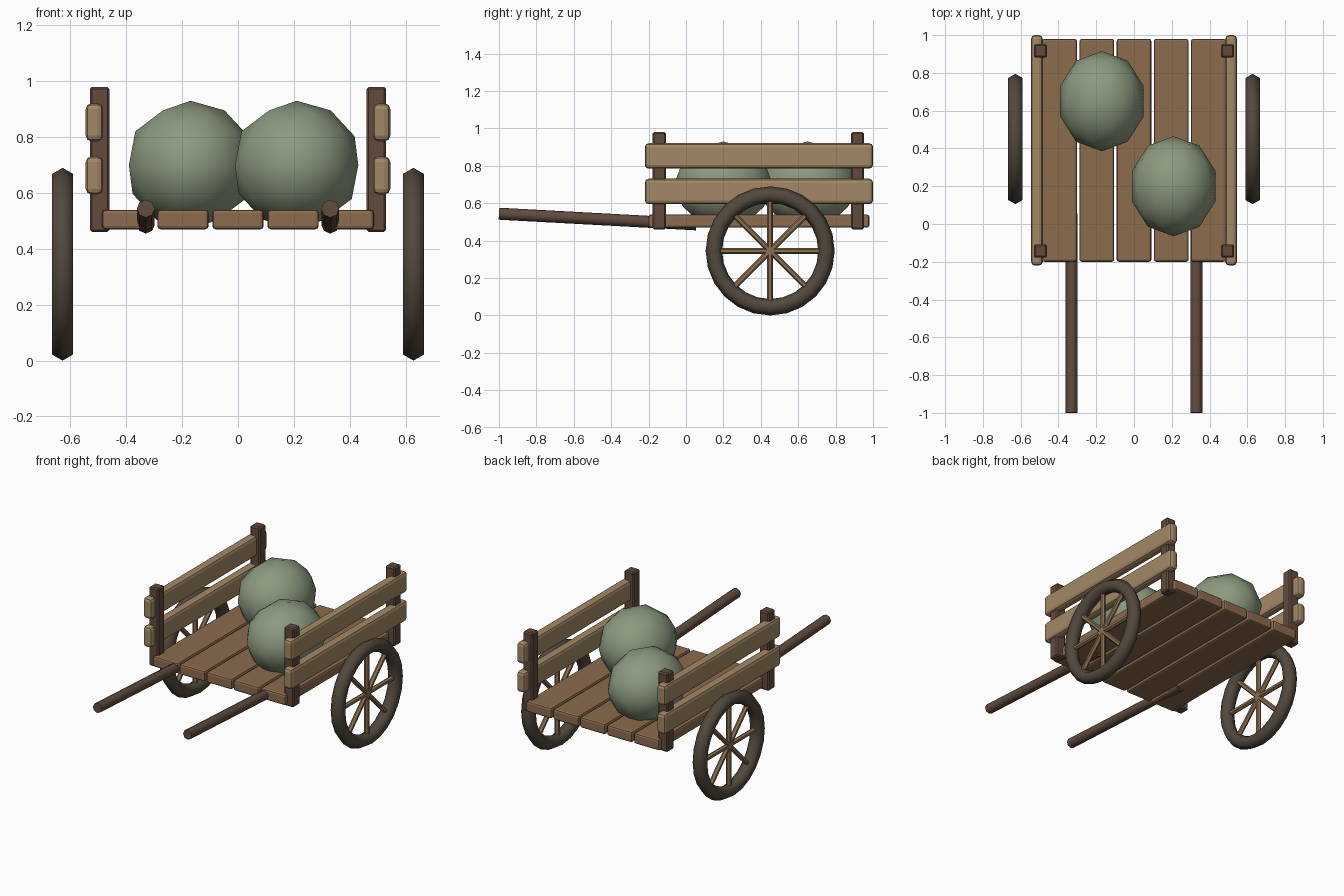
import bpy
from math import pi, cos, sin
from mathutils import Vector

if "Cube" in bpy.data.objects:
    bpy.data.objects.remove(bpy.data.objects["Cube"])


def material(name, rgb):
    m = bpy.data.materials.new(name)
    m.diffuse_color = (*rgb, 1)
    m.use_nodes = True
    m.node_tree.nodes["Principled BSDF"].inputs["Base Color"].default_value = m.diffuse_color
    return m


plank_mat = material("plank_wood", (0.26, 0.15, 0.075))
rail_mat = material("rail_wood", (0.37, 0.25, 0.13))
post_mat = material("dark_wood", (0.12, 0.07, 0.047))
spoke_mat = material("spoke_wood", (0.26, 0.16, 0.085))
tyre_mat = material("tyre", (0.085, 0.066, 0.046))
sack_mat = material("sack_cloth", (0.26, 0.32, 0.21))


def finish(name, mat):
    ob = bpy.context.object
    ob.name = name
    ob.data.materials.append(mat)
    return ob


def box(name, centre, size, mat, bevel, segments=2):
    bpy.ops.mesh.primitive_cube_add(size=1, location=centre)
    ob = finish(name, mat)
    ob.scale = size
    bpy.ops.object.transform_apply(location=False, rotation=False, scale=True)
    mod = ob.modifiers.new("bevel", 'BEVEL')
    mod.width = bevel
    mod.segments = segments


def rod(name, a, b, radius, sides, mat):
    a, b = Vector(a), Vector(b)
    bpy.ops.mesh.primitive_cylinder_add(vertices=sides, radius=radius, depth=(b - a).length,
                                        location=(a + b) / 2)
    ob = finish(name, mat)
    ob.rotation_euler = (b - a).to_track_quat('Z', 'Y').to_euler()
    bpy.ops.object.shade_smooth_by_angle(angle=pi / 3.5)


# Deck planks
for i in range(5):
    box("deck_plank", ((i - 2) * 0.197, 0.39, 0.505), (0.184, 1.18, 0.07), plank_mat, 0.012)

for s in (-1, 1):
    # Corner posts
    for y in (-0.143, 0.917):
        box("corner_post", (s * 0.495, y, 0.72), (0.07, 0.07, 0.52), post_mat, 0.008, 1)
    # Side rails
    for z in (0.663, 0.853):
        box("side_rail", (s * 0.514, 0.39, z), (0.062, 1.22, 0.136), rail_mat, 0.02)
    # Pull handles
    rod("handle", (s * 0.33, -1.0, 0.544), (s * 0.33, 0.055, 0.487), 0.032, 8, post_mat)
    # Wheel rim and spokes
    c = Vector((s * 0.628, 0.45, 0.345))
    bpy.ops.mesh.primitive_torus_add(major_radius=0.301, minor_radius=0.044, major_segments=24,
                                     minor_segments=6, location=c, rotation=(0, pi / 2, 0))
    finish("wheel_rim", tyre_mat)
    bpy.ops.object.shade_smooth()
    for k in range(4):
        d = Vector((0, cos(k * pi / 4), sin(k * pi / 4))) * 0.28
        rod("wheel_spoke", c - d, c + d, 0.016, 6, spoke_mat)

# Sacks of cargo
for x, y in ((-0.17, 0.65), (0.21, 0.20)):
    bpy.ops.mesh.primitive_ico_sphere_add(subdivisions=2, radius=1, location=(x, y, 0.70))
    sack = finish("sack", sack_mat)
    sack.scale = (0.232, 0.265, 0.23)
    bpy.ops.object.shade_smooth()
